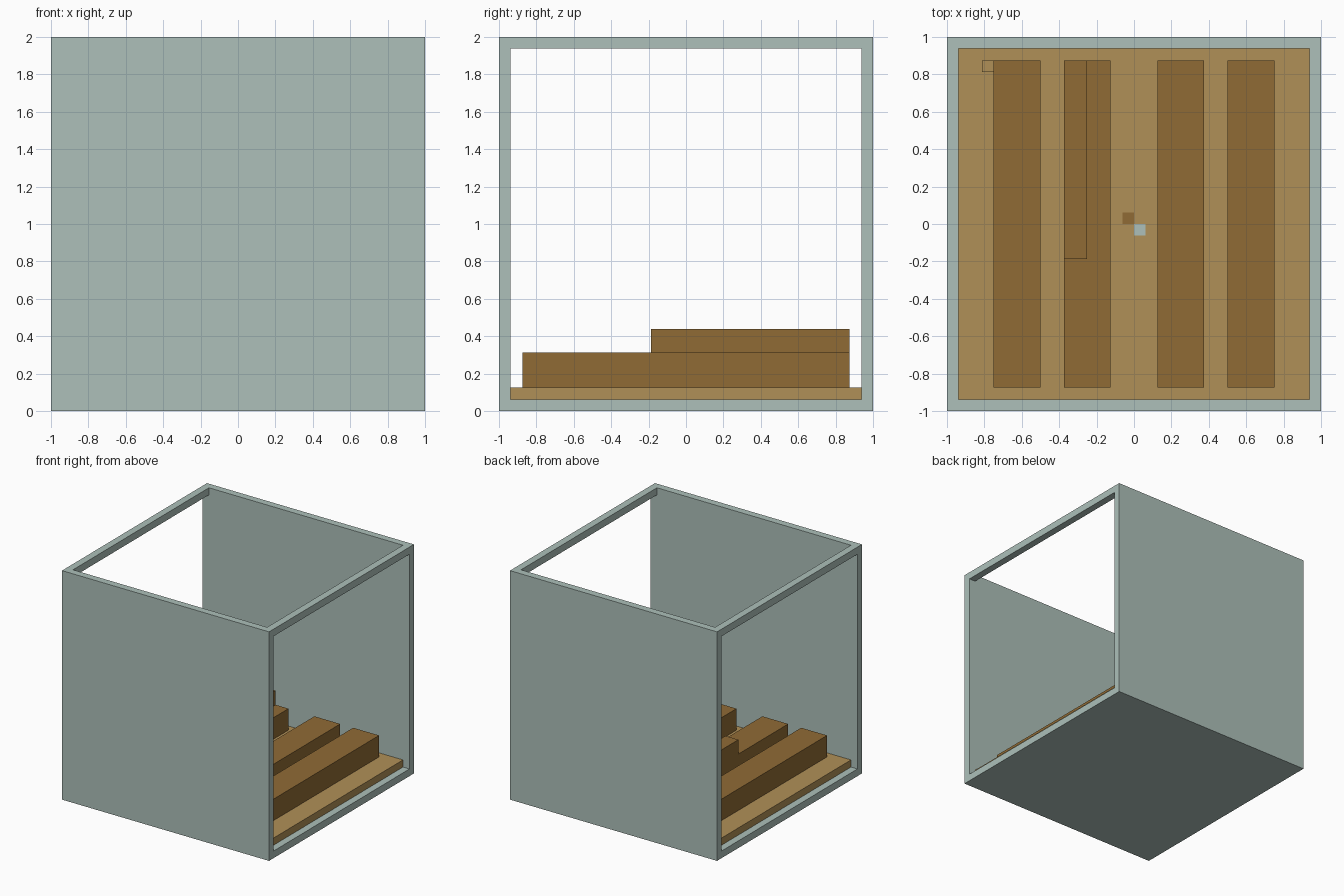
import bpy
import bmesh
from mathutils import Matrix, Vector

start = bpy.data.objects.get("Cube")
if start:
    bpy.data.objects.remove(start, do_unlink=True)

U = 1 / 16  # wall thickness and layout unit


def linear(c):
    return c / 12.92 if c <= 0.04045 else ((c + 0.055) / 1.055) ** 2.4


def material(name, r, g, b):
    m = bpy.data.materials.new(name)
    color = [linear(c / 255) for c in (r, g, b)] + [1]
    m.diffuse_color = color
    m.use_nodes = True
    m.node_tree.nodes["Principled BSDF"].inputs["Base Color"].default_value = color
    return m


teal = material("pale_teal", 173, 192, 186)
tan = material("light_wood", 176, 144, 87)
brown = material("dark_wood", 144, 107, 53)


def finish(name, bm, mat):
    bmesh.ops.recalc_face_normals(bm, faces=bm.faces)
    mesh = bpy.data.meshes.new(name)
    bm.to_mesh(mesh)
    bm.free()
    mesh.materials.append(mat)
    ob = bpy.data.objects.new(name, mesh)
    bpy.context.collection.objects.link(ob)
    return ob


def box(name, low, high, mat):
    """Box between two corners given in layout units."""
    low, high = Vector(low) * U, Vector(high) * U
    bm = bmesh.new()
    place = Matrix.Translation((low + high) / 2) @ Matrix.Diagonal((*(high - low), 1))
    bmesh.ops.create_cube(bm, size=1, matrix=place)
    return finish(name, bm, mat)


# Case: floor with front and back walls, a channel swept across x
bm = bmesh.new()
half = [(16, 0), (16, 32), (15, 32), (15, 1)]
profile = half + [(-y, z) for y, z in reversed(half)]
face = bm.faces.new([bm.verts.new((-1, y * U, z * U)) for y, z in profile])
sweep = bmesh.ops.extrude_face_region(bm, geom=[face], use_keep_orig=True)
moved = [v for v in sweep["geom"] if isinstance(v, bmesh.types.BMVert)]
bmesh.ops.translate(bm, verts=moved, vec=(2, 0, 0))
finish("case", bm, teal)

# Top rails bridging the walls over the open sides
box("left_rail", (15, -15, 31), (16, 15, 32), teal)
box("right_rail", (-16, -15, 31), (-15, 15, 32), teal)

# Wooden base board
box("base_board", (-15, -15, 1), (15, 15, 2), tan)

# Row of four beams
for i, x in enumerate((-12, -6, 2, 8)):
    box(f"beam_{i + 1}", (x, -14, 2), (x + 4, 14, 5), brown)

# Raised strip on the second beam and small corner block
box("raised_strip", (-6, -3, 5), (-4, 14, 7), brown)
box("corner_block", (-13, 13, 2), (-12, 14, 3), tan)

# Small painted squares at the middle of the board
box("dark_spot", (-1, 0, 2), (0, 1, 2.06), brown)
box("pale_spot", (0, -1, 2), (1, 0, 2.06), teal)
